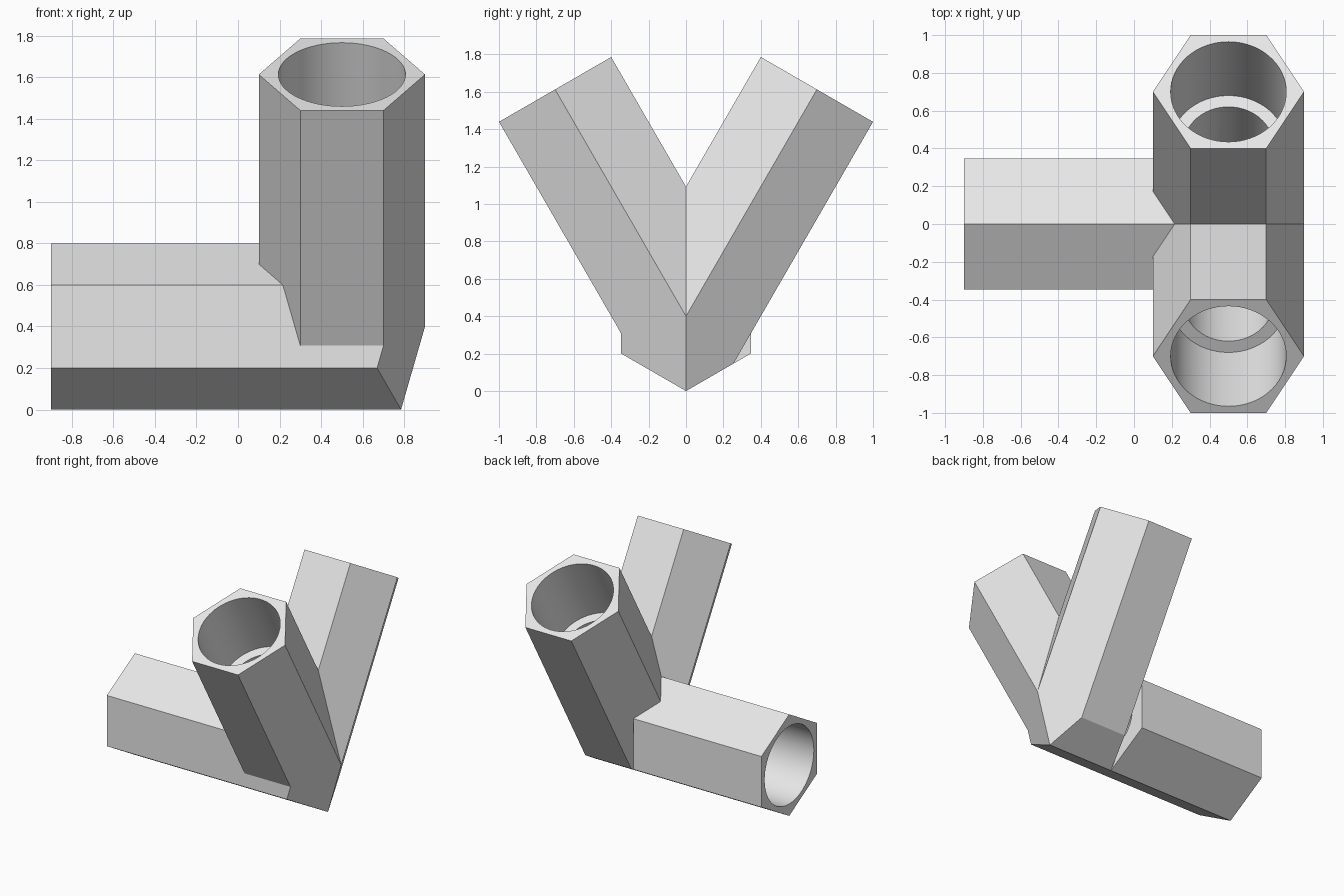
import bpy, bmesh, math
from mathutils import Vector

if "Cube" in bpy.data.objects:
    bpy.data.objects.remove(bpy.data.objects["Cube"])

R3 = math.sqrt(3)
JOINT = Vector((0.5, 0, 0.4))        # point where the three axes meet
RAD, LENGTH = 0.4, 1.4               # hexagon corner radius, socket length
X, Y, Z = Vector((1, 0, 0)), Vector((0, 1, 0)), Vector((0, 0, 1))
BACK = Vector((0, 0.5, R3 / 2))      # axes of the two raised sockets
FRONT = Vector((0, -0.5, R3 / 2))
X_CUT = 0.1 + 0.2 / R3               # where the level socket meets the back arm

grey = bpy.data.materials.new("plain grey")
grey.diffuse_color = (0.8, 0.8, 0.8, 1)
grey.use_nodes = True
grey.node_tree.nodes["Principled BSDF"].inputs["Base Color"].default_value = grey.diffuse_color


def prism(sides, radius, axis, corner, start, end):
    """Closed prism along axis from the joint, first corner pointing to 'corner'."""
    bm = bmesh.new()
    side = axis.cross(corner)
    rings = []
    for t in (start, end):
        rings.append([bm.verts.new(JOINT + axis * t + radius * (
            corner * math.cos(2 * math.pi * i / sides) +
            side * math.sin(2 * math.pi * i / sides))) for i in range(sides)])
    a, b = rings
    bm.faces.new(a[::-1])
    bm.faces.new(b)
    for i in range(sides):
        j = (i + 1) % sides
        bm.faces.new((a[i], a[j], b[j], b[i]))
    return bm


def clip(bm, point, normal, fill=True):
    """Cut away everything on the normal side of a plane."""
    geom = bm.verts[:] + bm.edges[:] + bm.faces[:]
    cut = bmesh.ops.bisect_plane(bm, geom=geom, plane_co=point, plane_no=normal,
                                 dist=1e-6, clear_outer=True)["geom_cut"]
    edges = [e for e in cut if isinstance(e, bmesh.types.BMEdge)]
    if fill and edges:
        bmesh.ops.holes_fill(bm, edges=edges, sides=0)


def make(name, bm):
    bmesh.ops.recalc_face_normals(bm, faces=bm.faces[:])
    me = bpy.data.meshes.new(name)
    bm.to_mesh(me)
    bm.free()
    me.materials.append(grey)
    ob = bpy.data.objects.new(name, me)
    bpy.context.collection.objects.link(ob)
    return ob


def combine(target, other, operation):
    """Apply a boolean and discard the second object."""
    mod = target.modifiers.new("join", 'BOOLEAN')
    mod.operation, mod.solver, mod.object = operation, 'EXACT', other
    bpy.context.view_layer.objects.active = target
    bpy.ops.object.modifier_apply(modifier=mod.name)
    bpy.data.objects.remove(other, do_unlink=True)


# Raised pair: one slanted hexagonal arm, trimmed below and mirrored at y = 0
bm = prism(6, RAD, BACK, X, -1.0, LENGTH)
clip(bm, Vector((0, 0, 0)), Vector((0, 0.5, -R3 / 2)))
clip(bm, Vector((0, 0, 0)), -Y, fill=False)
bmesh.ops.mirror(bm, geom=bm.verts[:] + bm.edges[:] + bm.faces[:],
                 axis='Y', merge_dist=1e-5)
connector = make("three_way_connector", bm)

# Level socket, pointing left
combine(connector, make("level_socket", prism(6, RAD, -X, Z, 0.5 - X_CUT, LENGTH)), 'UNION')

# Front half of the level socket runs on to the slanted faces of the front arm
bm = prism(6, RAD, -X, Z, -0.6, 0.5)
clip(bm, Vector((0, 0, 0)), Y)
tip = JOINT + X * RAD
clip(bm, tip, Vector((1, -0.5, -0.5 / R3)))
clip(bm, tip, Vector((1, 0.5, 0.5 / R3)))
combine(connector, make("front_filler", bm), 'UNION')

# Clean up flat seams left by the joins
bm = bmesh.new()
bm.from_mesh(connector.data)
bmesh.ops.remove_doubles(bm, verts=bm.verts[:], dist=1e-5)
bmesh.ops.dissolve_limit(bm, angle_limit=math.radians(0.5),
                         verts=bm.verts[:], edges=bm.edges[:])
bm.to_mesh(connector.data)
bm.free()

# Stepped round bores: wide mouth, then a narrower hole behind a ledge
for axis, corner in ((BACK, X), (FRONT, X), (-X, Z)):
    for radius, start, end in ((0.306, 0.83, 1.6), (0.237, 0.0, 0.9)):
        combine(connector, make("bore", prism(64, radius, axis, corner, start, end)), 'DIFFERENCE')

# Smooth bores, crisp hexagon edges
bpy.ops.object.select_all(action='DESELECT')
connector.select_set(True)
bpy.context.view_layer.objects.active = connector
bpy.ops.object.shade_smooth_by_angle(angle=math.radians(20))
